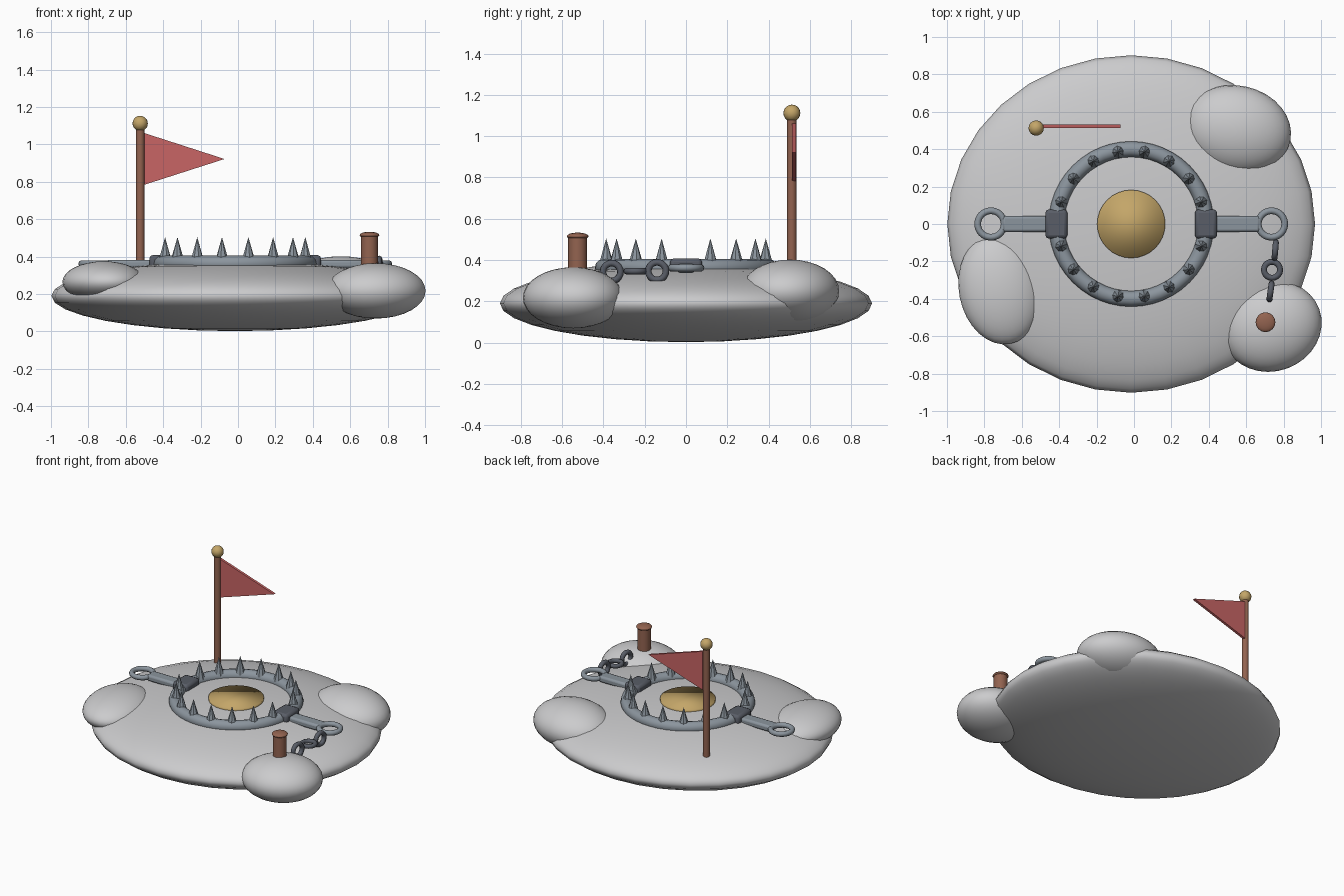
import bpy, math
from mathutils import Vector

if "Cube" in bpy.data.objects:
    bpy.data.objects.remove(bpy.data.objects["Cube"])

CX = -0.015   # shared centre of mound and jaws


def material(name, rgb):
    m = bpy.data.materials.new(name)
    m.diffuse_color = (*rgb, 1)
    m.use_nodes = True
    m.node_tree.nodes["Principled BSDF"].inputs["Base Color"].default_value = m.diffuse_color
    return m


SNOW = material("snow_grey", (0.60, 0.60, 0.61))
STEEL = material("steel", (0.26, 0.30, 0.34))
DARK = material("dark_steel", (0.10, 0.11, 0.135))
WOOD = material("brown_wood", (0.29, 0.125, 0.08))
GOLD = material("gold", (0.55, 0.38, 0.14))
RED = material("red_cloth", (0.58, 0.13, 0.13))


def finish(name, mat, smooth=None):
    o = bpy.context.object
    o.name = name
    o.data.materials.append(mat)
    if smooth == "all":
        bpy.ops.object.shade_smooth()
    elif smooth:
        bpy.ops.object.shade_smooth_by_angle(angle=math.radians(smooth))
    return o


def ellipsoid(name, mat, loc, radii, turn=0, seg=32, rings=16):
    bpy.ops.mesh.primitive_uv_sphere_add(segments=seg, ring_count=rings, radius=1,
                                         location=loc, rotation=(0, 0, math.radians(turn)))
    bpy.context.object.scale = radii
    return finish(name, mat, "all")


def cylinder(name, mat, x, y, z0, z1, r, seg=16, smooth=40):
    bpy.ops.mesh.primitive_cylinder_add(vertices=seg, radius=r, depth=z1 - z0,
                                        location=(x, y, (z0 + z1) / 2))
    return finish(name, mat, smooth)


def torus(name, mat, loc, big, small, rot=(0, 0, 0), seg=24, sides=10):
    bpy.ops.mesh.primitive_torus_add(location=loc, rotation=rot, major_radius=big,
                                     minor_radius=small, major_segments=seg, minor_segments=sides)
    return finish(name, mat, "all")


def box(name, mat, loc, size, bevel):
    bpy.ops.mesh.primitive_cube_add(size=1, location=loc)
    o = bpy.context.object
    o.scale = size
    bpy.ops.object.transform_apply(location=False, rotation=False, scale=True)
    b = o.modifiers.new("bevel", "BEVEL")
    b.width, b.segments = bevel, 2
    return finish(name, mat, 40)


# Ground mound and snow lumps
ellipsoid("snow_mound", SNOW, (CX, 0, 0.19), (0.983, 0.902, 0.188))
ellipsoid("snow_lump_back", SNOW, (0.55, 0.505, 0.25), (0.292, 0.235, 0.152), -12)
ellipsoid("snow_lump_left", SNOW, (-0.718, -0.35, 0.265), (0.218, 0.296, 0.11), 11)
ellipsoid("snow_lump_front", SNOW, (0.737, -0.547, 0.217), (0.27, 0.24, 0.148), 20)

# Jaw ring, teeth and trigger plate
torus("jaw_ring", STEEL, (CX, 0, 0.363), 0.4, 0.042, seg=48, sides=12)
for side in (0, 180):
    for k in range(8):
        a = math.radians(side + 17.5 + k * 145 / 7)
        bpy.ops.mesh.primitive_cone_add(vertices=8, radius1=0.036, depth=0.125,
                                        location=(CX + 0.393 * math.cos(a), 0.393 * math.sin(a), 0.442),
                                        rotation=(0, 0, a))
        finish("jaw_tooth", STEEL)
cylinder("trigger_plate", GOLD, CX, 0, 0.36, 0.39, 0.182, 32, "all")

# Hinge blocks, spring arms and end rings on both sides
for s in (-1, 1):
    box("hinge_block", DARK, (CX + s * 0.4, 0, 0.368), (0.118, 0.155, 0.08), 0.018)
    box("spring_arm", STEEL, (CX + s * 0.55, 0, 0.36), (0.28, 0.086, 0.045), 0.014)
    torus("spring_ring", STEEL, (CX + s * 0.75, 0, 0.362), 0.071, 0.018)

# Chain links, alternately upright and flat
torus("chain_link", DARK, (0.755, -0.14, 0.346), 0.043, 0.016, (0, math.pi / 2, math.radians(-5)), 20, 8)
torus("chain_link", DARK, (0.738, -0.245, 0.346), 0.043, 0.016, (0, 0, 0), 20, 8)
torus("chain_link", DARK, (0.73, -0.36, 0.342), 0.043, 0.016, (0, math.pi / 2, math.radians(-8)), 20, 8)

# Wooden stake with a cap
cylinder("stake", WOOD, 0.703, -0.525, 0.28, 0.515, 0.046)
ellipsoid("stake_cap", WOOD, (0.703, -0.525, 0.515), (0.053, 0.053, 0.018), 0, 16, 8)

# Flag pole, finial and pennant
cylinder("flag_pole", WOOD, -0.523, 0.513, 0.29, 1.09, 0.023)
ellipsoid("pole_finial", GOLD, (-0.523, 0.513, 1.112), (0.041, 0.041, 0.041), 0, 16, 10)
y0, y1 = 0.514, 0.532
tri = [(-0.505, 1.062), (-0.505, 0.783), (-0.072, 0.922)]
verts = [(x, y, z) for y in (y0, y1) for x, z in tri]
faces = [(0, 1, 2), (5, 4, 3), (0, 3, 4, 1), (1, 4, 5, 2), (2, 5, 3, 0)]
mesh = bpy.data.meshes.new("pennant")
mesh.from_pydata(verts, [], faces)
mesh.materials.append(RED)
bpy.context.collection.objects.link(bpy.data.objects.new("pennant", mesh))
